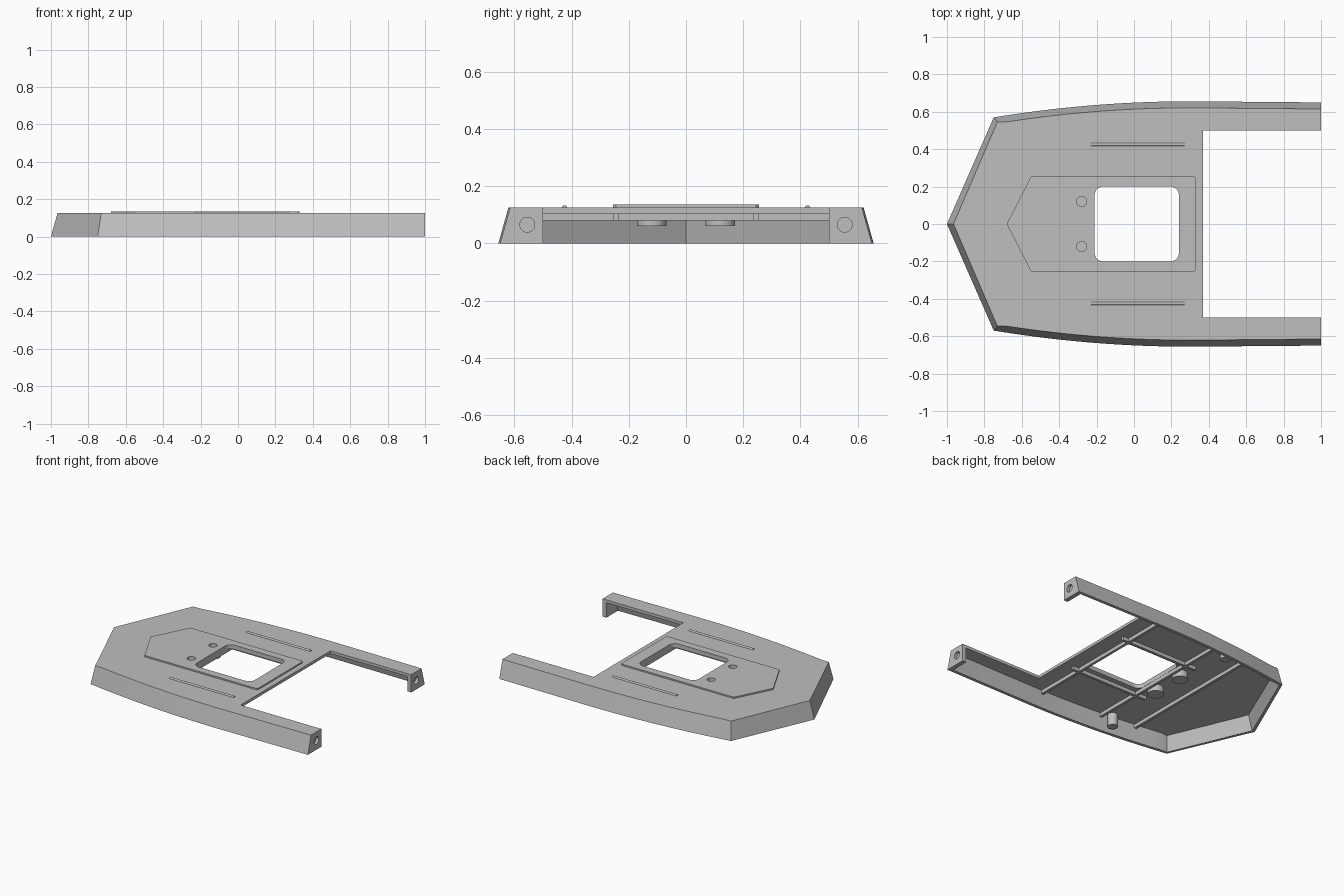
import bpy, bmesh, math
from mathutils import Matrix

if "Cube" in bpy.data.objects:
    bpy.data.objects.remove(bpy.data.objects["Cube"], do_unlink=True)

grey = bpy.data.materials.new("light grey")
grey.use_nodes = True
grey.diffuse_color = (0.52, 0.52, 0.52, 1)
grey.node_tree.nodes["Principled BSDF"].inputs["Base Color"].default_value = grey.diffuse_color

HEIGHT, CEILING = 0.125, 0.105


def add_object(name, bm):
    bmesh.ops.recalc_face_normals(bm, faces=bm.faces)
    mesh = bpy.data.meshes.new(name)
    bm.to_mesh(mesh)
    bm.free()
    mesh.materials.append(grey)
    ob = bpy.data.objects.new(name, mesh)
    bpy.context.collection.objects.link(ob)
    return ob


def loft(name, low, high, z0, z1):
    """Solid between two matching outlines."""
    bm = bmesh.new()
    a = [bm.verts.new((x, y, z0)) for x, y in low]
    b = [bm.verts.new((x, y, z1)) for x, y in high]
    bm.faces.new(a)
    bm.faces.new(b)
    for i in range(len(a)):
        j = (i + 1) % len(a)
        bm.faces.new((a[i], a[j], b[j], b[i]))
    return add_object(name, bm)


def box(name, x0, x1, y0, y1, z0, z1):
    pts = [(x0, y0), (x1, y0), (x1, y1), (x0, y1)]
    return loft(name, pts, pts, z0, z1)


def cylinder(name, centre, radius, length, axis="Z"):
    turn = Matrix.Rotation(math.pi / 2, 4, "Y") if axis == "X" else Matrix()
    bm = bmesh.new()
    bmesh.ops.create_cone(bm, cap_ends=True, segments=32, radius1=radius, radius2=radius,
                          depth=length, matrix=Matrix.Translation(centre) @ turn)
    return add_object(name, bm)


def activate(ob):
    bpy.ops.object.select_all(action="DESELECT")
    ob.select_set(True)
    bpy.context.view_layer.objects.active = ob


def cut(ob, cutter):
    mod = ob.modifiers.new("cut", "BOOLEAN")
    mod.operation = "DIFFERENCE"
    mod.solver = "EXACT"
    mod.object = cutter
    activate(ob)
    bpy.ops.object.modifier_apply(modifier=mod.name)
    bpy.data.objects.remove(cutter, do_unlink=True)


def hull(d, end=1.0):
    """Hull outline moved inward by d: pointed nose, bowed sides, square end."""
    side = [(-0.75 + 0.55 * d, 0.57 - 0.7 * d)]
    for i in range(1, 15):
        x = -0.75 + 1.05 * i / 14
        side.append((x, 0.656 - 0.086 * ((0.3 - x) / 1.05) ** 2 - d))
    side.append((end, 0.65 - d))
    return [(-1 + d, 0)] + [(x, -y) for x, y in side] + side[::-1]


def window():
    """Rounded rectangular opening."""
    r, pts = 0.045, []
    for k, (sx, sy) in enumerate([(1, 1), (-1, 1), (-1, -1), (1, -1)]):
        cx, cy = 0.015 + sx * (0.225 - r), sy * (0.2 - r)
        for i in range(9):
            a = math.pi / 2 * (k + i / 8)
            pts.append((cx + r * math.cos(a), cy + r * math.sin(a)))
    return loft("window_cutter", pts, pts, -0.1, 0.3)


# Hollow hull with a notched end
shell = loft("hull_shell", hull(0), hull(0.035), 0, HEIGHT)
wall = 0.022
cut(shell, loft("hollow_cutter", hull(wall - 0.003, 0.97), hull(wall + 0.03, 0.97), -0.01, CEILING))
cut(shell, box("notch_cutter", 0.37, 1.2, -0.5, 0.5, -0.1, 0.3))
cut(shell, window())

# Raised deck plate
outline = [(-0.68, 0), (-0.55, -0.255), (0.32, -0.255), (0.33, -0.245),
           (0.33, 0.245), (0.32, 0.255), (-0.55, 0.255)]
plate = loft("deck_plate", outline, outline, HEIGHT - 0.005, 0.135)
cut(plate, window())

smooth = [shell, plate]
for side, s in (("left", 1), ("right", -1)):
    # Recesses in the end walls
    cut(shell, cylinder("recess_cutter", (1, s * 0.555, 0.065), 0.026, 0.04, "X"))

    # Round bosses with blind sockets from above
    spot = (-0.28, s * 0.12, 0.1)
    for part in (shell, plate):
        cut(part, cylinder("socket_cutter", spot, 0.027, 0.2))
    boss = cylinder(side + "_boss", (-0.28, s * 0.12, 0.086), 0.052, 0.052)
    cut(boss, cylinder("socket_cutter", (-0.28, s * 0.12, 0.12), 0.027, 0.1))

    # Small posts beside the hull walls
    post = cylinder(side + "_post", (-0.29, s * 0.555, 0.064), 0.033, 0.088)

    # Thin rods on the deck and lengthwise ribs below it
    rod = cylinder(side + "_deck_rod", (0.02, s * 0.425, 0.124), 0.009, 0.5, "X")
    box(side + "_long_rib", -0.3, 0.3, s * 0.245 - 0.009, s * 0.245 + 0.009, 0.08, CEILING + 0.002)
    smooth += [boss, post, rod]

# Cross ribs under the deck
for name, x, half in (("rear", 0.25, 0.605), ("middle", -0.22, 0.59), ("nose", -0.48, 0.56)):
    box(name + "_cross_rib", x - 0.009, x + 0.009, -half, half, 0.08, CEILING + 0.002)

for ob in smooth:
    activate(ob)
    bpy.ops.object.shade_smooth_by_angle(angle=math.radians(25))
